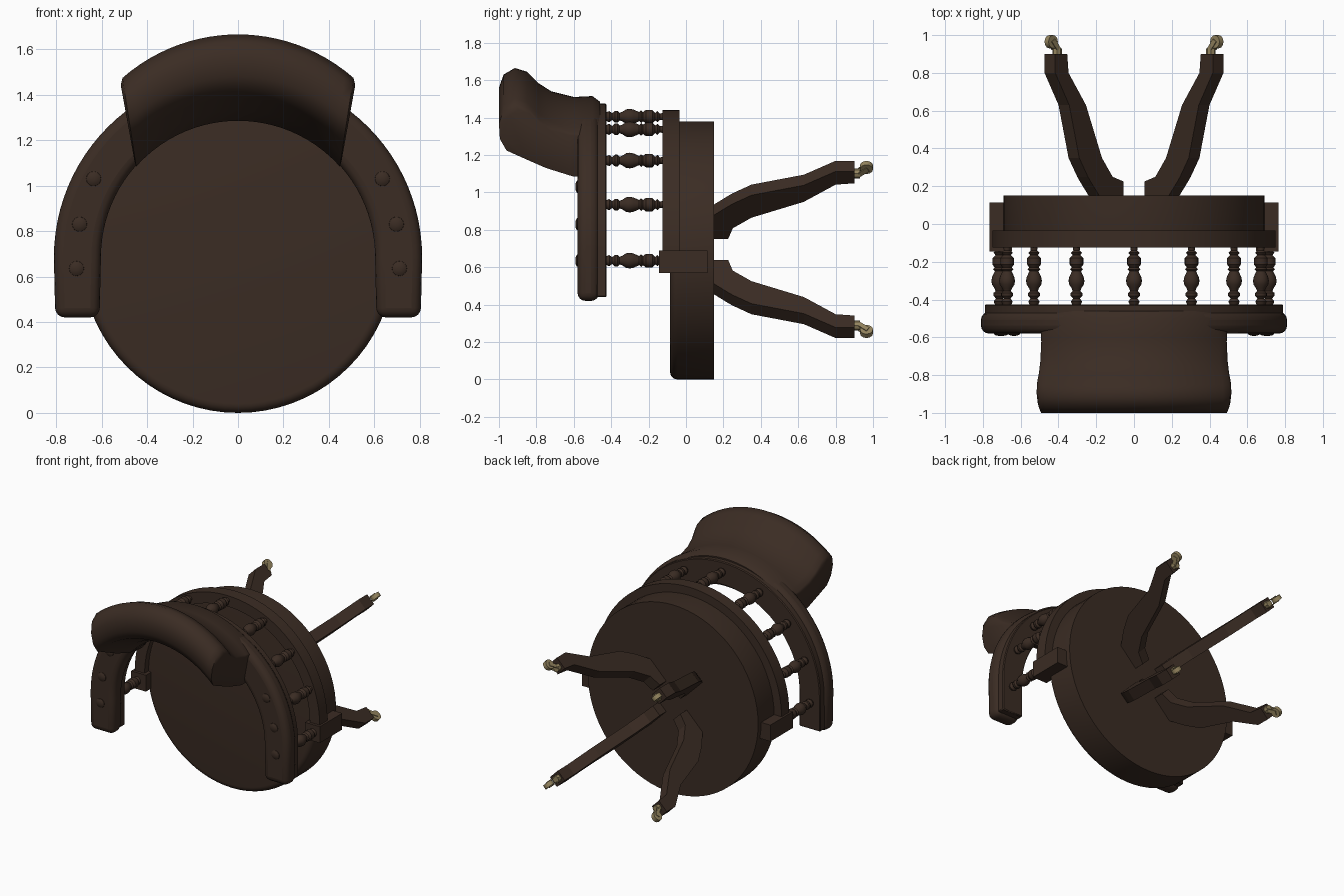
import bpy, bmesh, math
from mathutils import Vector

if "Cube" in bpy.data.objects:
    bpy.data.objects.remove(bpy.data.objects["Cube"])

CZ = 0.69  # height of the seat axis (axis runs along y)


def material(name, rgb):
    m = bpy.data.materials.new(name)
    m.diffuse_color = (*rgb, 1)
    m.use_nodes = True
    m.node_tree.nodes["Principled BSDF"].inputs["Base Color"].default_value = m.diffuse_color
    return m


BROWN = material("dark brown", (0.043, 0.025, 0.017))
BRASS = material("aged brass", (0.30, 0.235, 0.115))


def loft(name, rings, mat=BROWN, bevel=0, segs=3, smooth=35):
    """Skin a list of equal-sized rings and cap both ends."""
    bm = bmesh.new()
    vs = [[bm.verts.new(p) for p in r] for r in rings]
    n = len(rings[0])
    for a, b in zip(vs, vs[1:]):
        for i in range(n):
            j = (i + 1) % n
            bm.faces.new((a[i], a[j], b[j], b[i]))
    bm.faces.new(vs[0])
    bm.faces.new(vs[-1])
    bmesh.ops.recalc_face_normals(bm, faces=bm.faces[:])
    me = bpy.data.meshes.new(name)
    bm.to_mesh(me)
    bm.free()
    me.materials.append(mat)
    ob = bpy.data.objects.new(name, me)
    bpy.context.collection.objects.link(ob)
    if bevel:
        b = ob.modifiers.new("bevel", "BEVEL")
        b.width, b.segments, b.limit_method = bevel, segs, "ANGLE"
        b.angle_limit = math.radians(40)
    if smooth:
        bpy.ops.object.select_all(action="DESELECT")
        bpy.context.view_layer.objects.active = ob
        ob.select_set(True)
        bpy.ops.object.shade_smooth_by_angle(angle=math.radians(smooth))
    return ob


def lathe(name, profile, x, z, n=16, mat=BROWN, smooth=35):
    """Turn (y, radius) pairs around an axis parallel to y."""
    rings = [[(x + r * math.cos(2 * math.pi * i / n), y, z + r * math.sin(2 * math.pi * i / n))
              for i in range(n)] for y, r in profile]
    return loft(name, rings, mat, smooth=smooth)


def box(name, x0, x1, y0, y1, z0, z1, **kw):
    return loft(name, [[(x0, y, z0), (x1, y, z0), (x1, y, z1), (x0, y, z1)] for y in (y0, y1)], **kw)


def horseshoe(name, rin, rout, y0, y1, cz, zend, inset=0, n=48, **kw):
    """Half ring with straight legs running down to zend."""
    path = [(math.cos(math.pi * i / n), math.sin(math.pi * i / n), cz) for i in range(n + 1)]
    if zend < cz:
        path = [(1, 0, zend)] + path + [(-1, 0, zend)]
    rings = []
    for c, s, z in path:
        d = inset * c if z != cz else 0
        rings.append([(r * c - k * d, y, z + r * s)
                      for r, y, k in ((rin, y0, -1), (rout, y0, 1), (rout, y1, 1), (rin, y1, -1))])
    return loft(name, rings, **kw)


# Seat drum with a rounded upper rim
rim = [(-0.085 + 0.04 * (1 - math.sin(a)), 0.65 + 0.04 * math.cos(a))
       for a in [math.radians(90 - 18 * k) for k in range(6)]]
lathe("seat", rim + [(0.15, 0.69)], 0, CZ, n=72)

# Seat rail and its end blocks
horseshoe("seat_rail", 0.67, 0.75, -0.125, -0.035, CZ, 0.66)
for s in (-1, 1):
    box("rail_block", *sorted((s * 0.645, s * 0.765)), -0.145, 0.115, 0.57, 0.69, smooth=0)

# Arm rail and upholstered arm pad
horseshoe("arm_rail", 0.62, 0.79, -0.48, -0.425, 0.685, 0.44, bevel=0.006, segs=1)
horseshoe("arm_pad", 0.603, 0.81, -0.58, -0.465, 0.685, 0.42, inset=0.006, bevel=0.042, segs=4, smooth=60)

# Turned spindles
SPINDLE = [(0, .022), (.02, .03), (.035, .018), (.05, .031), (.065, .031), (.075, .02), (.09, .026),
           (.11, .039), (.13, .042), (.15, .038), (.18, .024), (.19, .034), (.2, .025), (.215, .036),
           (.25, .036), (.265, .02), (.278, .03), (.29, .017), (.315, .02)]
for deg in (-94.4, -70, -47.8, -25.2, 0, 25.2, 47.8, 70, 94.4):
    a = math.radians(deg)
    lathe("spindle", [(y - 0.43, r) for y, r in SPINDLE], 0.715 * math.sin(a), CZ + 0.715 * math.cos(a))

# Arm buttons
for s in (-1, 1):
    for x, z in ((0.635, 1.03), (0.697, 0.83), (0.71, 0.635)):
        lathe("button", [(-0.592, 0.008), (-0.589, 0.022), (-0.583, 0.032), (-0.57, 0.035)], s * x, z)

# Curved backrest: side section (y, z) bent across the width
SECTION = [(-.46, 1.285), (-.6, 1.285), (-.75, 1.33), (-.88, 1.385), (-.96, 1.42), (-.995, 1.48),
           (-1, 1.56), (-.975, 1.63), (-.915, 1.665), (-.85, 1.645), (-.79, 1.585), (-.72, 1.54),
           (-.6, 1.51), (-.5, 1.515), (-.46, 1.485)]
rings = []
ts = [-1 + 2 * i / 24 for i in range(25)]
ts[0], ts[-1] = -0.985, 0.985
for t, k in [(-1, 0.86)] + [(t, 1) for t in ts] + [(1, 0.86)]:
    ring = []
    for y, z in SECTION:
        w = 0.455 + (z - 1.285) * 0.16
        R = 0.6 + (z - 1.285) * 0.45
        x = t * w
        ring.append(Vector((x, y, z - R + math.sqrt(R * R - x * x))))
    mid = sum(ring, Vector()) / len(ring)
    for p in ring:  # soften the end panels
        d = (p - mid) * k
        p.y, p.z = mid.y + d.y, mid.z + d.z
    rings.append(ring)
loft("backrest", rings, smooth=50)

# Splayed legs with brass casters, one on each diagonal
LEG = [(.15, .118, .30), (.225, .118, .365), (.25, .2, .385), (.35, .28, .45),
       (.63, .40, .525), (.80, .53, .63), (.9, .54, .63)]
for sx in (-1, 1):
    for sz in (-1, 1):
        def place(r, y, o):
            """Radius, y and sideways offset to world space."""
            return ((r - o) * sx * math.sqrt(.5), y, CZ + 0.005 + (r + o) * sz * math.sqrt(.5))
        h = 0.04
        loft("leg", [[place(a, y, -h), place(b, y, -h), place(b, y, h), place(a, y, h)]
                     for y, a, b in LEG], smooth=0)
        # caster socket, fork and wheel
        loft("caster_socket", [[place(.575 + .026 * math.cos(i * math.pi / 4), y, .026 * math.sin(i * math.pi / 4))
                                for i in range(8)] for y in (.89, .93)], BRASS)
        for o in (-.021, .016):
            loft("caster_fork", [[place(.56, .92, q), place(.595, .92, q), place(.635, .965, q),
                                  place(.61, .98, q)] for q in (o, o + .005)], BRASS, smooth=0)
        loft("caster_wheel", [[place(.62 + .035 * math.cos(i * math.pi / 6), .965 + .035 * math.sin(i * math.pi / 6), o)
                               for i in range(12)] for o in (-.015, .015)], BRASS)
